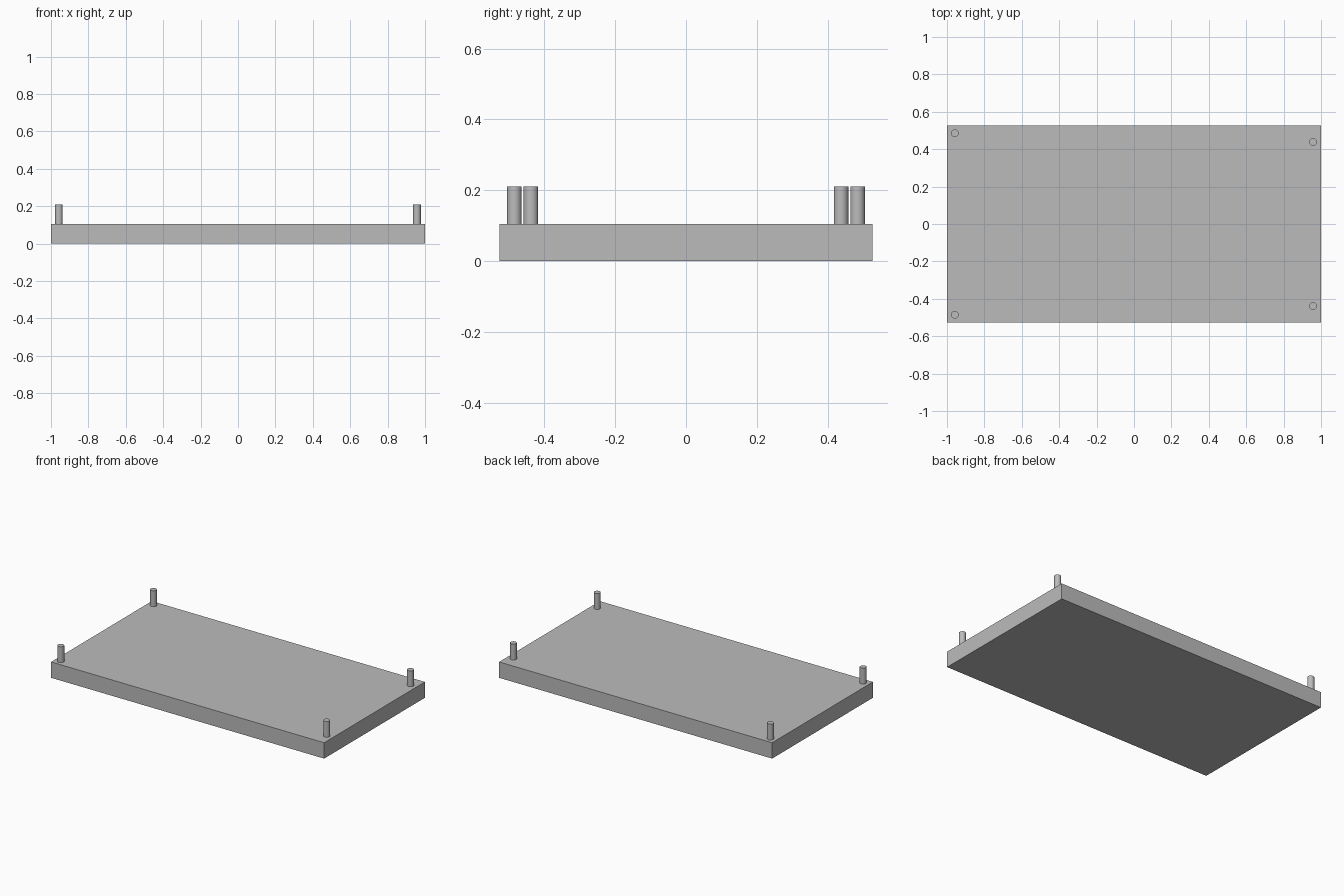
import bpy
import bmesh
from mathutils import Matrix

if "Cube" in bpy.data.objects:
    bpy.data.objects.remove(bpy.data.objects["Cube"], do_unlink=True)

WIDTH, DEPTH, THICK = 2.0, 1.054, 0.105
PEG_RADIUS, PEG_TOP = 0.0205, 0.21

grey = bpy.data.materials.new("plain grey")
grey.use_nodes = True
colour = (0.5, 0.5, 0.5, 1)
grey.diffuse_color = colour
grey.node_tree.nodes["Principled BSDF"].inputs["Base Color"].default_value = colour


def finish(name, bm, location):
    mesh = bpy.data.meshes.new(name)
    bm.to_mesh(mesh)
    bm.free()
    mesh.materials.append(grey)
    obj = bpy.data.objects.new(name, mesh)
    obj.location = location
    bpy.context.collection.objects.link(obj)
    return obj


# Flat base plate
bm = bmesh.new()
bmesh.ops.create_cube(bm, size=1, matrix=Matrix.Diagonal((WIDTH, DEPTH, THICK, 1)))
finish("base_plate", bm, (0, 0, THICK / 2))


# Round corner pegs, set closer together on the left side
def peg(name, x, y):
    bm = bmesh.new()
    height = PEG_TOP - THICK
    bmesh.ops.create_cone(bm, cap_ends=True, segments=32, radius1=PEG_RADIUS,
                          radius2=PEG_RADIUS, depth=height)
    for face in bm.faces:
        face.smooth = abs(face.normal.z) < 0.5
    for edge in bm.edges:
        edge.smooth = all(face.smooth for face in edge.link_faces)
    finish(name, bm, (x, y, THICK + height / 2))


for side, x, y in (("right", -0.958, 0.485), ("left", 0.957, 0.438)):
    peg("front_" + side + "_peg", x, -y)
    peg("back_" + side + "_peg", x, y)
